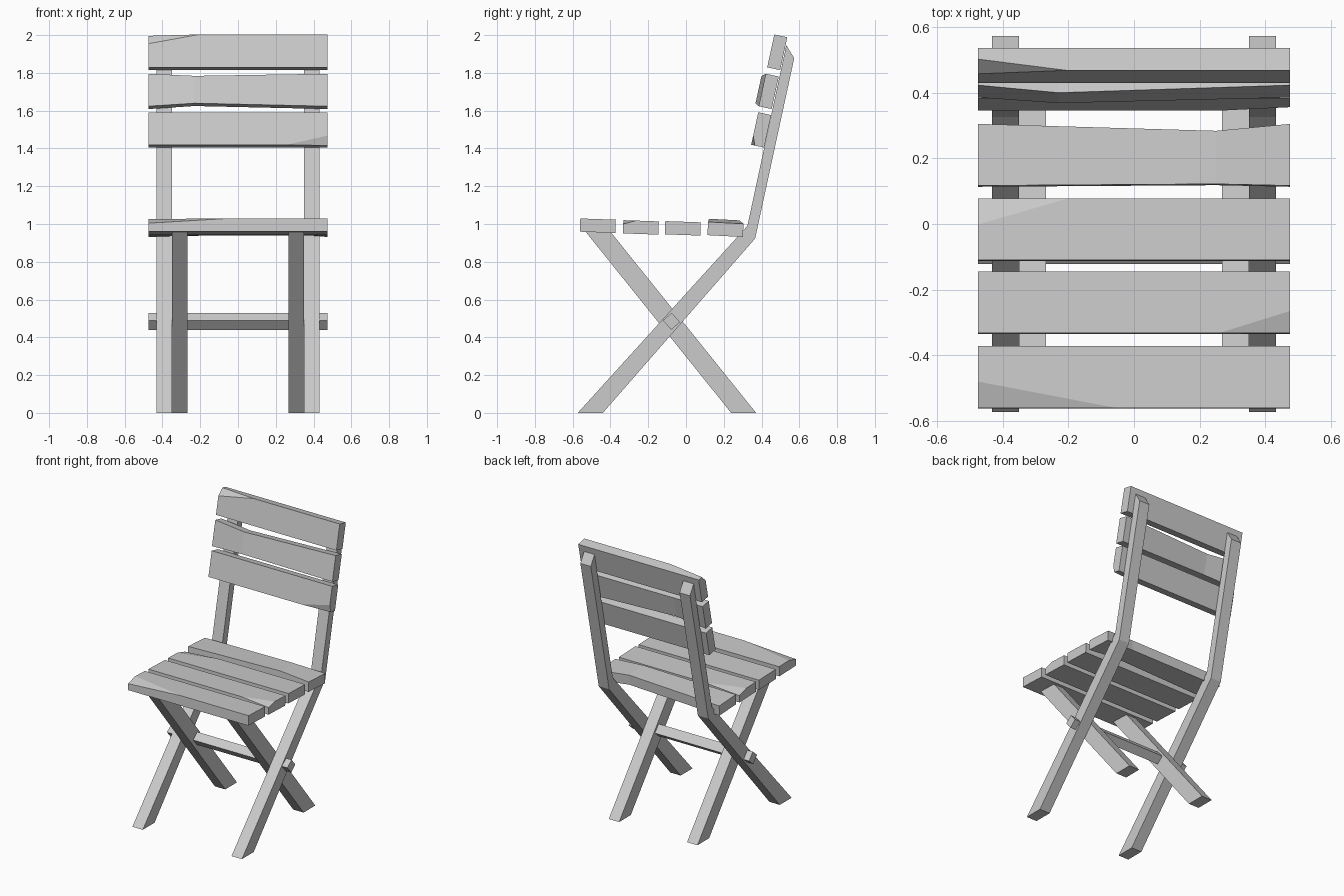
import bpy, bmesh
from mathutils import Vector, Matrix
from math import radians

if "Cube" in bpy.data.objects:
    bpy.data.objects.remove(bpy.data.objects["Cube"])

HALF = 0.475      # half length of every slat
THICK = 0.07


def finish(name, bm):
    bmesh.ops.recalc_face_normals(bm, faces=bm.faces[:])
    me = bpy.data.meshes.new(name)
    bm.to_mesh(me)
    bm.free()
    ob = bpy.data.objects.new(name, me)
    bpy.context.collection.objects.link(ob)
    return ob


def prism(name, profile, x0, x1):
    """Side (y, z) profile extruded along x."""
    bm = bmesh.new()
    face = bm.faces.new([bm.verts.new((x0, y, z)) for y, z in profile])
    ext = bmesh.ops.extrude_face_region(bm, geom=[face])
    for v in ext["geom"]:
        if isinstance(v, bmesh.types.BMVert):
            v.co.x = x1
    return finish(name, bm)


def slat(name, y, z, tilt, width, chip=None, bow=None):
    """Plank; chip = (x side, edge side, length, inset, drop),
    bow = (x, front pinch, rear pinch, lift)."""
    bm = bmesh.new()
    bmesh.ops.create_cube(bm, size=1, matrix=Matrix.Diagonal((2 * HALF, width, THICK, 1)))
    geom = bm.verts[:] + bm.edges[:] + bm.faces[:]
    if chip:
        sx, sy, run, inset, drop = chip
        cut = bmesh.ops.bisect_plane(
            bm, geom=geom, plane_co=(sx * HALF, sy * width / 2, THICK / 2 - drop),
            plane_no=Vector((sx / run, sy / inset, 1 / drop)).normalized(), clear_outer=True)
        edges = [e for e in cut["geom_cut"] if isinstance(e, bmesh.types.BMEdge)]
        bmesh.ops.contextual_create(bm, geom=edges)
    if bow:
        bx, front, rear, lift = bow
        cut = bmesh.ops.bisect_plane(bm, geom=geom, plane_co=(bx, 0, 0), plane_no=(1, 0, 0))
        for v in cut["geom_cut"]:
            if isinstance(v, bmesh.types.BMVert):
                v.co.y += front if v.co.y < 0 else -rear
                v.co.z += lift
    bm.transform(Matrix.Translation((0, y, z)) @ Matrix.Rotation(radians(tilt), 4, 'X'))
    return finish(name, bm)


# Legs: long bent rear frame outside, straight crossing leg inside
long_leg = [(-0.573, 0), (-0.44, 0), (0.366, 0.923), (0.573, 1.878),
            (0.531, 1.947), (0.325, 0.99)]
short_leg = [(0.239, 0), (0.371, 0), (-0.398, 0.957), (-0.53, 0.957)]
for side, s in (("left", -1), ("right", 1)):
    prism(f"back_frame_{side}", long_leg, s * 0.35, s * 0.432)
    prism(f"cross_leg_{side}", short_leg, s * 0.268, s * 0.35)

# Crossbar through the leg crossing
prism("crossbar", [(-0.075, 0.53), (-0.032, 0.48), (-0.079, 0.44), (-0.122, 0.49)], -HALF, HALF)

# Seat slats, front to rear
slat("seat_slat_1", -0.467, 0.991, -2, 0.188, chip=(-1, -1, 0.42, 0.08, 0.025))
slat("seat_slat_2", -0.239, 0.982, -2, 0.188, chip=(1, -1, 0.215, 0.067, 0.02))
slat("seat_slat_3", -0.017, 0.977, -2, 0.188, chip=(-1, 1, 0.275, 0.08, 0.02))
slat("seat_slat_4", 0.209, 0.971, -3, 0.188, bow=(0.25, 0.004, 0.022, 0.017))

# Backrest slats, bottom to top
slat("back_slat_1", 0.398, 1.498, 77.7, 0.176, chip=(1, -1, 0.215, 0.05, 0.02))
slat("back_slat_2", 0.438, 1.702, 77.7, 0.176, bow=(-0.23, 0.012, 0.016, 0.02))
slat("back_slat_3", 0.483, 1.909, 77.7, 0.178, chip=(-1, 1, 0.27, 0.05, 0.035))
